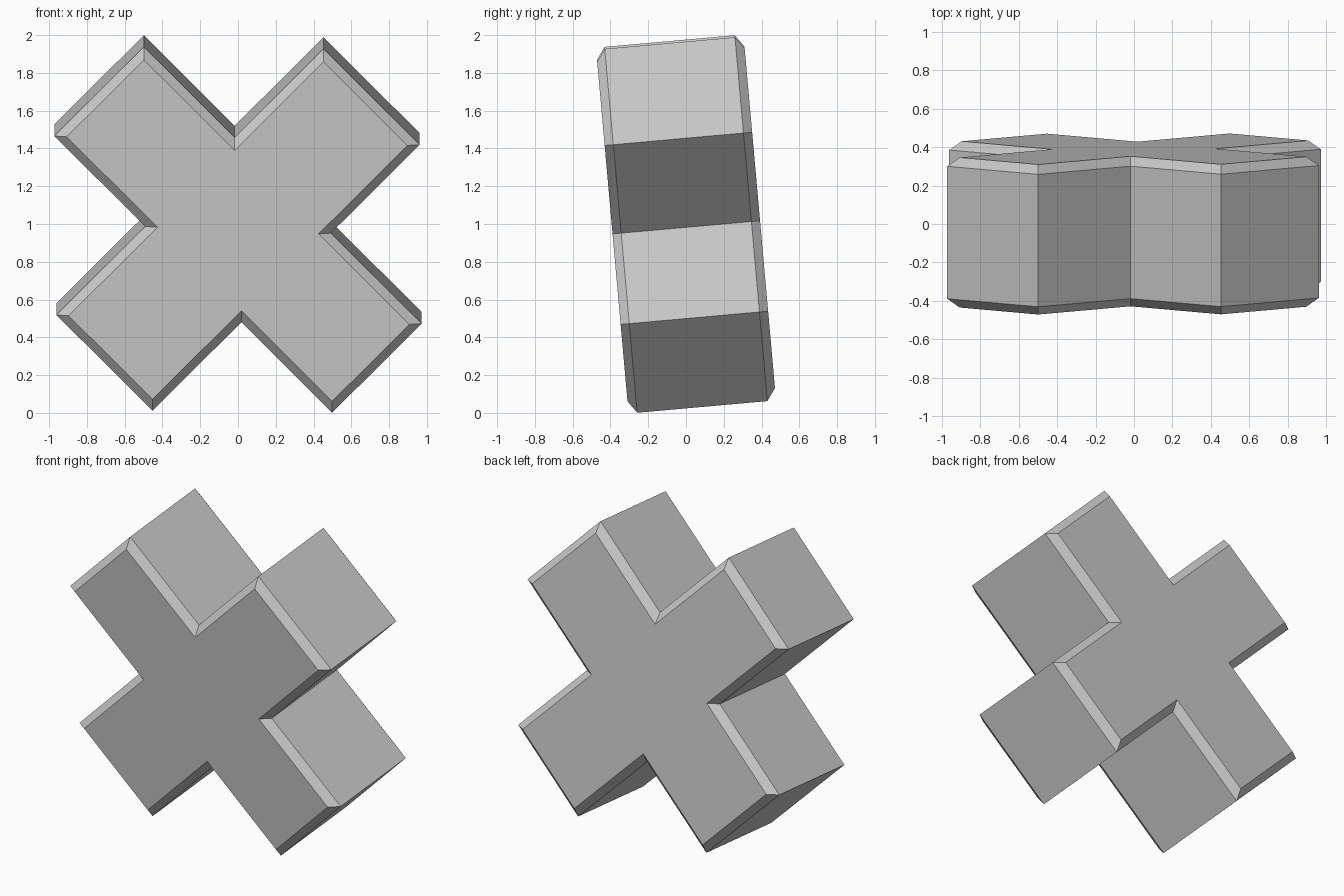
import bpy
import bmesh
from math import radians
from mathutils import Matrix

cube = bpy.data.objects.get("Cube")
if cube:
    bpy.data.objects.remove(cube, do_unlink=True)

WIDE, NARROW = 0.36, 0.335      # half widths of the two bars
SHORT, LONG = 1.0, 1.04         # half lengths of the two bars
DEPTH, BEVEL = 0.392, 0.046     # half thickness and chamfer size


def cross_ring(bm, inset, y):
    """Twelve-point cross outline in the xz plane, drawn in by the inset."""
    a, b = WIDE - inset, NARROW - inset
    l, h = SHORT - inset, LONG - inset
    # wide bar lies along x, narrow bar along z
    quarter = [(b, a), (b, h), (-b, h), (-b, a), (-l, a), (-l, -a)]
    wide_b = [(x, z) for x, z in quarter]
    outline = wide_b + [(-x, -z) for x, z in wide_b]
    # remaining notches follow from the half turn
    outline = outline[1:6] + [(-b, -a)] + outline[7:12] + [(b, a)]
    return [bm.verts.new((x, y, z)) for x, z in outline]


def make_material(name, value):
    mat = bpy.data.materials.new(name)
    mat.use_nodes = True
    colour = (value, value, value, 1)
    mat.diffuse_color = colour
    mat.node_tree.nodes["Principled BSDF"].inputs["Base Color"].default_value = colour
    return mat


# Cross body: four rings from front to back, chamfered at both rims
bm = bmesh.new()
rings = [cross_ring(bm, i, y) for i, y in (
    (BEVEL, -DEPTH), (0, BEVEL - DEPTH), (0, DEPTH - BEVEL), (BEVEL, DEPTH))]
for near, far in zip(rings, rings[1:]):
    for i in range(len(near)):
        j = (i + 1) % len(near)
        bm.faces.new((near[i], near[j], far[j], far[i]))
bm.faces.new(rings[0])
bm.faces.new(rings[-1])

# Turn onto the diagonal, lean forward and lift onto the ground
bm.transform(Matrix.Translation((0, 0, 1)) @ Matrix.Rotation(radians(5.1), 4, 'X')
             @ Matrix.Rotation(radians(-45), 4, 'Y'))
bmesh.ops.recalc_face_normals(bm, faces=bm.faces)

mesh = bpy.data.meshes.new("cross_body")
bm.to_mesh(mesh)
bm.free()
mesh.materials.append(make_material("plain grey", 0.6))
body = bpy.data.objects.new("cross_body", mesh)
bpy.context.collection.objects.link(body)
